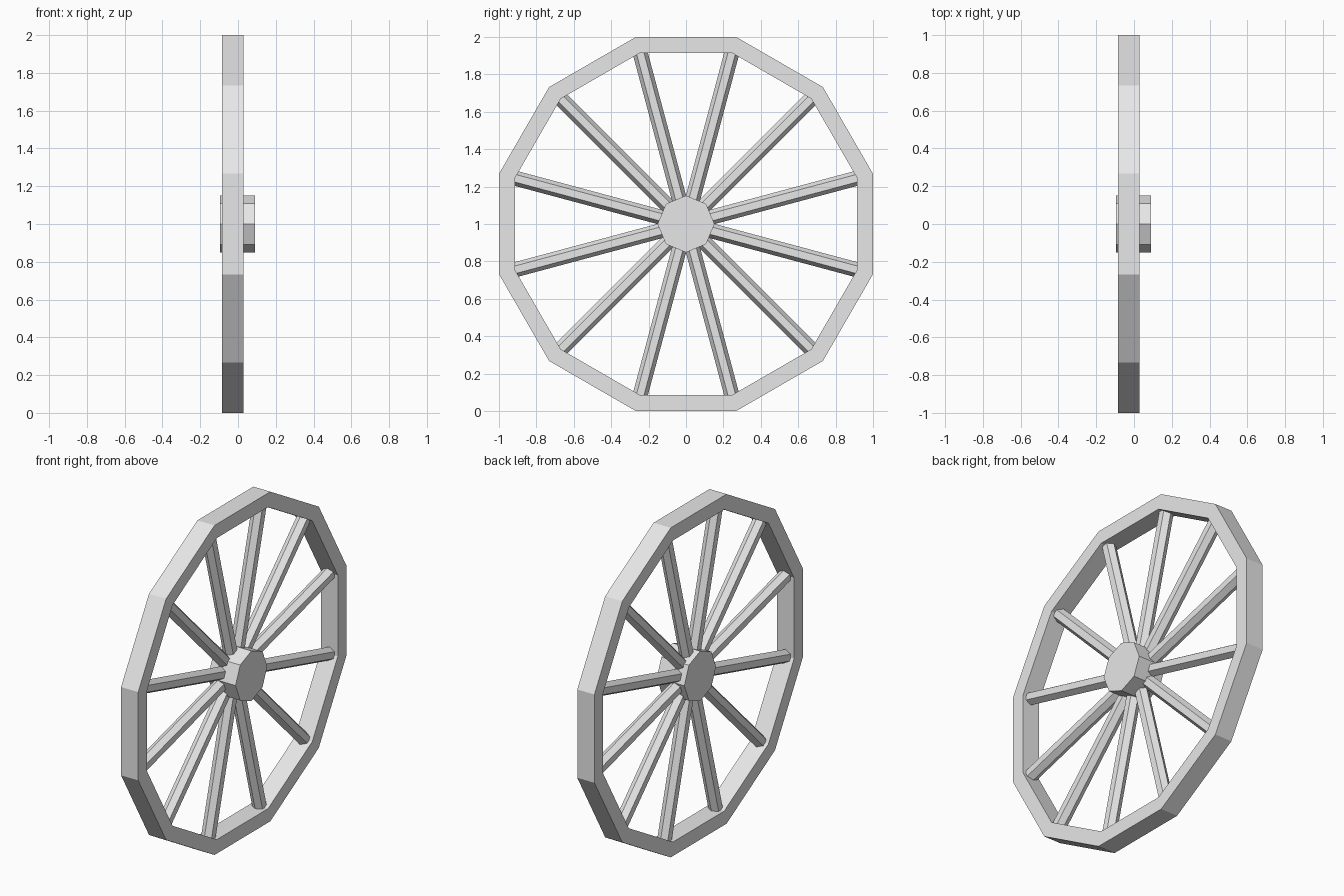
import bpy
import bmesh
from math import cos, sin, pi
from mathutils import Matrix, Vector

cube = bpy.data.objects.get("Cube")
if cube:
    bpy.data.objects.remove(cube, do_unlink=True)

SIDES = 12
CENTRE = Vector((0, 0, 1))
RIM_BACK, RIM_FRONT = -0.085, 0.03
RIM_MID = (RIM_BACK + RIM_FRONT) / 2

grey = bpy.data.materials.new("plain grey")
grey.use_nodes = True
grey.diffuse_color = (0.8, 0.8, 0.8, 1)
grey.node_tree.nodes["Principled BSDF"].inputs["Base Color"].default_value = (0.8, 0.8, 0.8, 1)


def add_object(name, bm):
    bmesh.ops.recalc_face_normals(bm, faces=bm.faces)
    mesh = bpy.data.meshes.new(name)
    bm.to_mesh(mesh)
    bm.free()
    mesh.materials.append(grey)
    obj = bpy.data.objects.new(name, mesh)
    obj.location = CENTRE
    bpy.context.collection.objects.link(obj)
    return obj


def prism(name, sides, radius, length, matrix):
    bm = bmesh.new()
    bmesh.ops.create_cone(bm, cap_ends=True, segments=sides, radius1=radius,
                          radius2=radius, depth=length, matrix=matrix)
    return add_object(name, bm)


# Rim: a rectangular section swept round twelve flat sides
bm = bmesh.new()
corner = 1 / cos(pi / SIDES)
section = [(1.0, RIM_BACK), (1.0, RIM_FRONT), (0.915, RIM_FRONT), (0.915, RIM_BACK)]
rings = []
for i in range(SIDES):
    a = (i + 0.5) * 2 * pi / SIDES
    rings.append([bm.verts.new((x, r * corner * cos(a), r * corner * sin(a)))
                  for r, x in section])
for i, ring in enumerate(rings):
    following = rings[(i + 1) % SIDES]
    for j in range(4):
        k = (j + 1) % 4
        bm.faces.new((ring[j], ring[k], following[k], following[j]))
add_object("rim", bm)

# Hub: octagonal block with corners at top and bottom
prism("hub", 8, 0.152, 0.185,
      Matrix.Translation((-0.0025, 0, 0)) @ Matrix.Rotation(pi / 2, 4, "Y"))

# Spokes: hexagonal bars with a ridge facing each side, one per rim corner
inner, outer = 0.08, 0.965
for i in range(SIDES):
    a = (i + 0.5) * 2 * pi / SIDES
    direction = Vector((0, cos(a), sin(a)))
    side = direction.cross(Vector((1, 0, 0)))
    turn = Matrix((Vector((1, 0, 0)), side, direction)).transposed().to_4x4()
    # Turn the section so that two of its corners lie along the axle
    turn = turn @ Matrix.Rotation(pi / 2, 4, "Z")
    place = Matrix.Translation(direction * (inner + outer) / 2 + Vector((RIM_MID, 0, 0)))
    prism(f"spoke_{i + 1}", 6, 0.04, outer - inner,
          place @ turn @ Matrix.Rotation(pi / 2, 4, "Z"))
